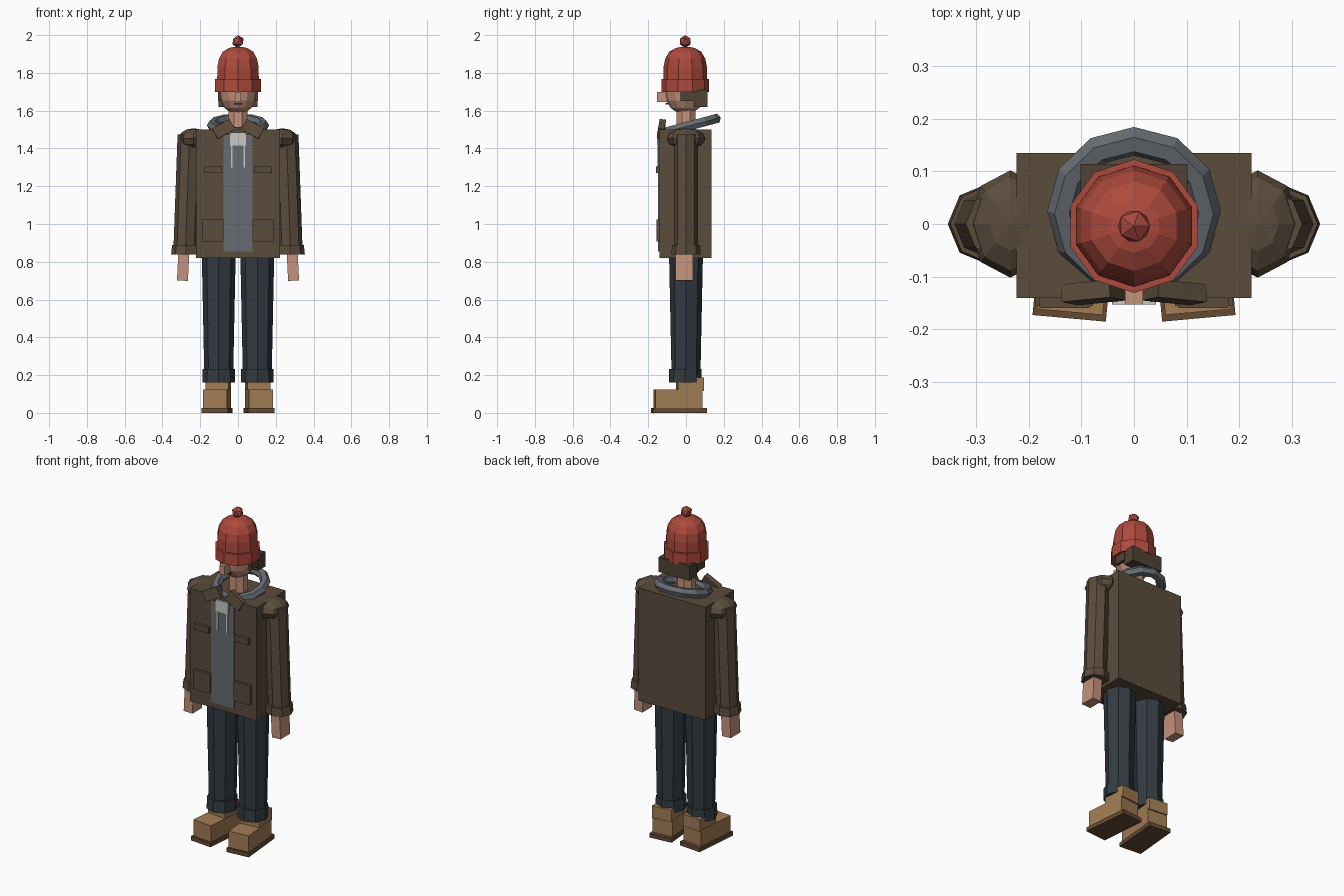
import bpy, bmesh, math
from mathutils import Matrix, Vector

if "Cube" in bpy.data.objects:
    bpy.data.objects.remove(bpy.data.objects["Cube"])


def mat(name, r, g, b):
    m = bpy.data.materials.new(name)
    m.diffuse_color = (r, g, b, 1)
    m.use_nodes = True
    m.node_tree.nodes["Principled BSDF"].inputs["Base Color"].default_value = m.diffuse_color
    return m


COAT = mat("coat_brown", 0.105, 0.072, 0.046)
HAIR = mat("hair_brown", 0.080, 0.055, 0.036)
HAT = mat("hat_red", 0.42, 0.068, 0.047)
SKIN = mat("skin", 0.55, 0.29, 0.20)
GREY = mat("hood_grey", 0.135, 0.152, 0.17)
JEANS = mat("jeans_dark_blue", 0.032, 0.043, 0.054)
TAN = mat("boot_tan", 0.36, 0.205, 0.090)
SOLE = mat("sole_brown", 0.13, 0.070, 0.034)
WHITE = mat("shirt_white", 0.58, 0.58, 0.55)


def finish(bm, name, material):
    bmesh.ops.recalc_face_normals(bm, faces=bm.faces)
    me = bpy.data.meshes.new(name)
    bm.to_mesh(me)
    bm.free()
    me.materials.append(material)
    ob = bpy.data.objects.new(name, me)
    bpy.context.collection.objects.link(ob)
    return ob


def box(name, material, centre, size, rot=(0, 0, 0)):
    bm = bmesh.new()
    bmesh.ops.create_cube(bm, size=1)
    bmesh.ops.scale(bm, vec=size, verts=bm.verts)
    ob = finish(bm, name, material)
    ob.location, ob.rotation_euler = centre, rot
    return ob


def bounds(name, material, x, y, z):
    """Box from (min, max) pairs."""
    return box(name, material, [sum(p) / 2 for p in (x, y, z)],
               [abs(p[1] - p[0]) for p in (x, y, z)])


def loft(name, material, rings, sides, turn=0.0):
    """Closed stack of polygons; each ring is (x, y, z, radius)."""
    bm = bmesh.new()
    rows = []
    for x, y, z, r in rings:
        rows.append([bm.verts.new((x + r * math.cos(turn + math.tau * i / sides),
                                   y + r * math.sin(turn + math.tau * i / sides), z))
                     for i in range(sides)])
    for a, b in zip(rows, rows[1:]):
        for i in range(sides):
            j = (i + 1) % sides
            bm.faces.new((a[i], a[j], b[j], b[i]))
    bm.faces.new(rows[0])
    bm.faces.new(rows[-1])
    return finish(bm, name, material)


def ball(name, material, centre, radii, u, v):
    bm = bmesh.new()
    bmesh.ops.create_uvsphere(bm, u_segments=u, v_segments=v, radius=1)
    bmesh.ops.scale(bm, vec=radii, verts=bm.verts)
    ob = finish(bm, name, material)
    ob.location = centre
    return ob


# Coat body with the grey jumper showing down the front
bounds("coat_body", COAT, (-0.223, 0.223), (-0.141, 0.135), (0.82, 1.5))
bounds("jumper_front", GREY, (-0.076, 0.076), (-0.147, -0.139), (0.855, 1.47))
bounds("shirt_patch", WHITE, (-0.042, 0.042), (-0.153, -0.144), (1.415, 1.485))

# Hood lying around the neck: a tilted low-poly ring
bpy.ops.mesh.primitive_torus_add(major_segments=12, minor_segments=6,
                                 major_radius=0.137, minor_radius=0.028,
                                 location=(0, 0.025, 1.522), rotation=(0.26, 0, 0))
hood = bpy.context.object
hood.name = "hood"
hood.data.materials.append(GREY)

# Head, neck, nose, mouth and hair
loft("neck", SKIN, [(0, 0, 1.48, 0.056), (0, 0, 1.64, 0.054)], 8, math.pi / 8)
ball("head", SKIN, (0, -0.005, 1.70), (0.102, 0.108, 0.12), 12, 8)
bounds("nose", SKIN, (-0.017, 0.017), (-0.153, -0.1), (1.645, 1.70))
bounds("mouth", HAIR, (-0.02, 0.02), (-0.108, -0.09), (1.632, 1.641))
bounds("hair_back", HAIR, (-0.102, 0.102), (0.042, 0.114), (1.62, 1.71))

# Knitted hat with folded brim and bobble
Q = math.pi / 2
loft("hat_crown", HAT, [(0, -0.004, z, r) for z, r in
                        ((1.74, 0.116), (1.83, 0.115), (1.875, 0.106),
                         (1.912, 0.085), (1.932, 0.050), (1.938, 0.02))], 10, Q)
loft("hat_brim", HAT, [(0, -0.004, 1.70, 0.127), (0, -0.004, 1.768, 0.127)], 10, Q)
bm = bmesh.new()
bmesh.ops.create_icosphere(bm, subdivisions=1, radius=0.034)
finish(bm, "hat_bobble", HAT).location = (0, -0.004, 1.966)

for side, s in (("left", -1), ("right", 1)):
    # Sideburns, collar flaps, drawstrings
    bounds(side + "_sideburn", HAIR, (s * 0.08, s * 0.107), (-0.03, 0.045), (1.65, 1.71))
    box(side + "_collar", COAT, (s * 0.077, -0.130, 1.502), (0.105, 0.034, 0.062),
        (-0.15, s * 0.5, -s * 0.1))
    bounds(side + "_drawstring", WHITE, (s * 0.028, s * 0.037), (-0.152, -0.145), (1.30, 1.42))

    # Pockets
    bounds(side + "_chest_pocket", COAT, (s * 0.085, s * 0.18), (-0.160, -0.14), (1.27, 1.305))
    bounds(side + "_hip_pocket", COAT, (s * 0.078, s * 0.188), (-0.156, -0.14), (0.908, 1.025))

    # Arm: shoulder cap, sleeve, cuff, hand
    ball(side + "_shoulder", COAT, (s * 0.235, 0, 1.452), (0.080, 0.102, 0.055), 8, 6)
    loft(side + "_sleeve", COAT, [(s * 0.278, 0, 0.86, 0.064),
                                  (s * 0.256, 0, 1.475, 0.064)], 8)
    loft(side + "_sleeve_cuff", COAT, [(s * 0.277, 0, 0.838, 0.077),
                                       (s * 0.275, 0, 0.888, 0.074)], 8)
    box(side + "_hand", SKIN, (s * 0.29, -0.01, 0.785), (0.058, 0.092, 0.17),
        (0, -s * 0.05, 0))

    # Trouser leg with turned-up hem
    x = s * 0.102
    loft(side + "_leg", JEANS, [(x, 0, 0.18, 0.076), (x, 0, 0.90, 0.091)], 8)
    loft(side + "_leg_hem", JEANS, [(x, -0.004, 0.16, 0.087), (x, -0.004, 0.232, 0.085)], 8)

    # Boot, toed slightly outwards
    b = s * 0.107
    parts = [bounds(side + "_boot_sole", SOLE, (b - 0.070, b + 0.070), (-0.180, 0.104), (0, 0.025)),
             bounds(side + "_boot_foot", TAN, (b - 0.063, b + 0.063), (-0.168, 0.082), (0.02, 0.123)),
             bounds(side + "_boot_shaft", TAN, (b - 0.061, b + 0.061), (-0.048, 0.090), (0.115, 0.188))]
    for ob in parts:
        pivot = Vector((b, 0, 0))
        turn = Matrix.Rotation(s * 0.09, 4, 'Z')
        ob.location = pivot + turn @ (ob.location - pivot)
        ob.rotation_euler.z = s * 0.09
